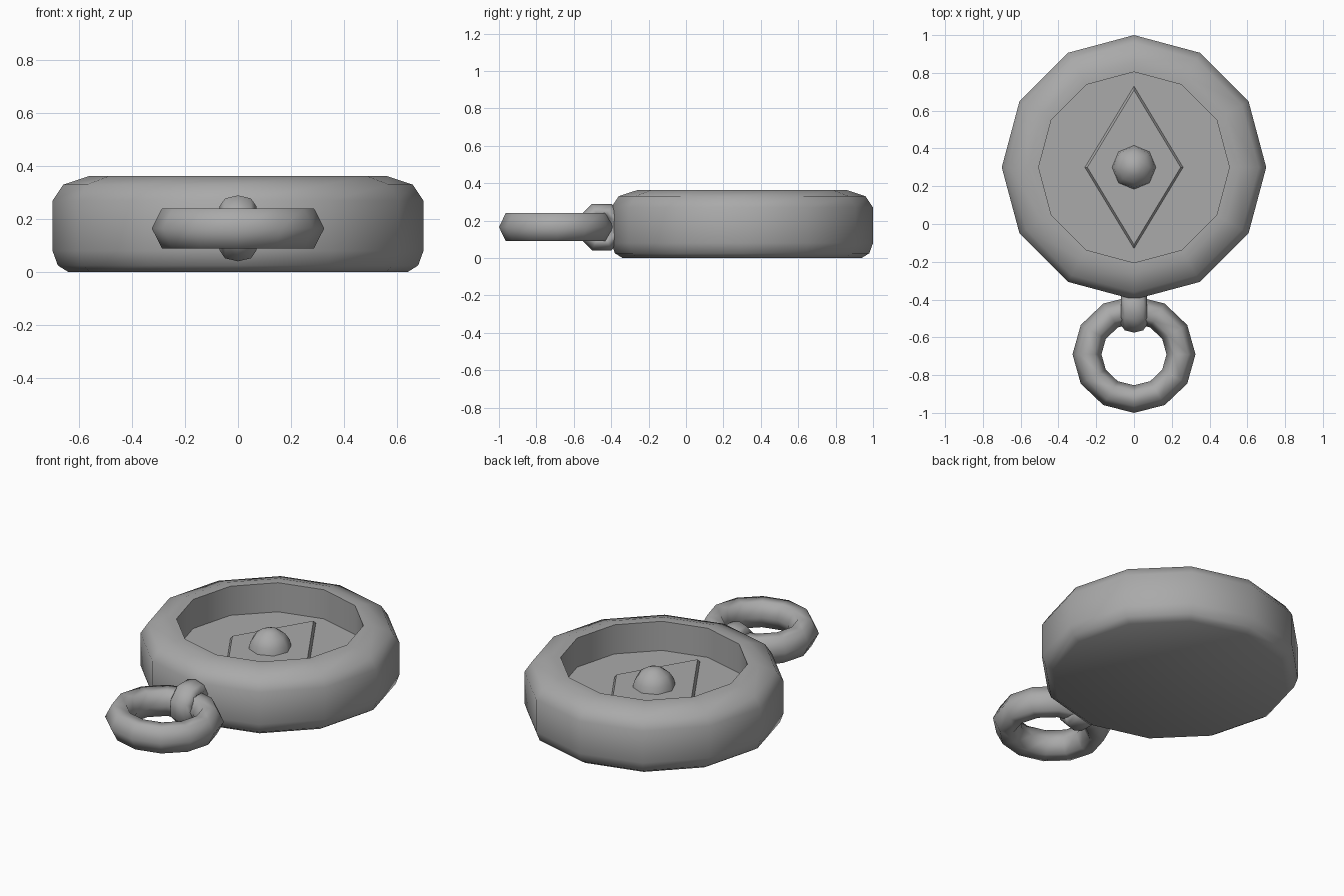
import bpy, bmesh
from math import cos, sin, pi, radians

cube = bpy.data.objects.get("Cube")
if cube:
    bpy.data.objects.remove(cube, do_unlink=True)

grey = bpy.data.materials.new("plain_grey")
grey.use_nodes = True
grey.diffuse_color = (0.4, 0.4, 0.4, 1)
grey.node_tree.nodes["Principled BSDF"].inputs["Base Color"].default_value = grey.diffuse_color


def finish(obj, name, angle):
    obj.name = obj.data.name = name
    obj.data.materials.append(grey)
    bpy.ops.object.select_all(action='DESELECT')
    obj.select_set(True)
    bpy.context.view_layer.objects.active = obj
    bpy.ops.object.shade_smooth_by_angle(angle=radians(angle))


def lathe(name, profile, sides, angle, sx=1, sy=1, y=0.30):
    """Stack rings of (radius, height) and close both ends."""
    bm = bmesh.new()
    rings = [[bm.verts.new((sx * r * cos(2 * pi * i / sides),
                            y + sy * r * sin(2 * pi * i / sides), z))
              for i in range(sides)] for r, z in profile]
    for a, b in zip(rings, rings[1:]):
        for i in range(sides):
            j = (i + 1) % sides
            bm.faces.new((a[i], a[j], b[j], b[i]))
    bm.faces.new(rings[0][::-1])
    bm.faces.new(rings[-1])
    bmesh.ops.remove_doubles(bm, verts=bm.verts, dist=0.0005)
    bmesh.ops.recalc_face_normals(bm, faces=bm.faces)
    mesh = bpy.data.meshes.new(name)
    bm.to_mesh(mesh)
    bm.free()
    obj = bpy.data.objects.new(name, mesh)
    bpy.context.collection.objects.link(obj)
    finish(obj, name, angle)


def torus(name, loc, major, minor, sides, tube_sides, scale, rot=(0, 0, 0)):
    bpy.ops.mesh.primitive_torus_add(location=loc, major_radius=major, minor_radius=minor,
                                     major_segments=sides, minor_segments=tube_sides)
    obj = bpy.context.object
    obj.rotation_mode = 'ZYX'
    obj.rotation_euler = [radians(a) for a in rot]
    obj.scale = scale
    finish(obj, name, 65)


# Round case with rounded rim and a sunken floor
lathe("case", [(0.64, 0), (0.68, 0.025), (0.70, 0.08), (0.70, 0.27), (0.66, 0.33),
               (0.56, 0.363), (0.505, 0.363), (0.505, 0.19)], 12, 40)

# Raised diamond plate on the floor
lathe("diamond_plate", [(1, 0.185), (1, 0.195), (0.95, 0.215)], 4, 25, sx=0.26, sy=0.43)

# Domed stud in the middle
dome = [(0.118 * cos(pi * k / 8), 0.205 + 0.118 * sin(pi * k / 8)) for k in range(4)]
lathe("centre_stud", dome + [(0.02, 0.323)], 8, 60)

# Hanging ring, and the link that joins it to the case
torus("hanging_ring", (0, -0.69, 0.165), 0.237, 0.073, 12, 6, (1.05, 1, 1.19))
torus("link", (0, -0.45, 0.165), 0.09, 0.045, 8, 8, (1, 1, 1.55), (0, 90, 22.5))
